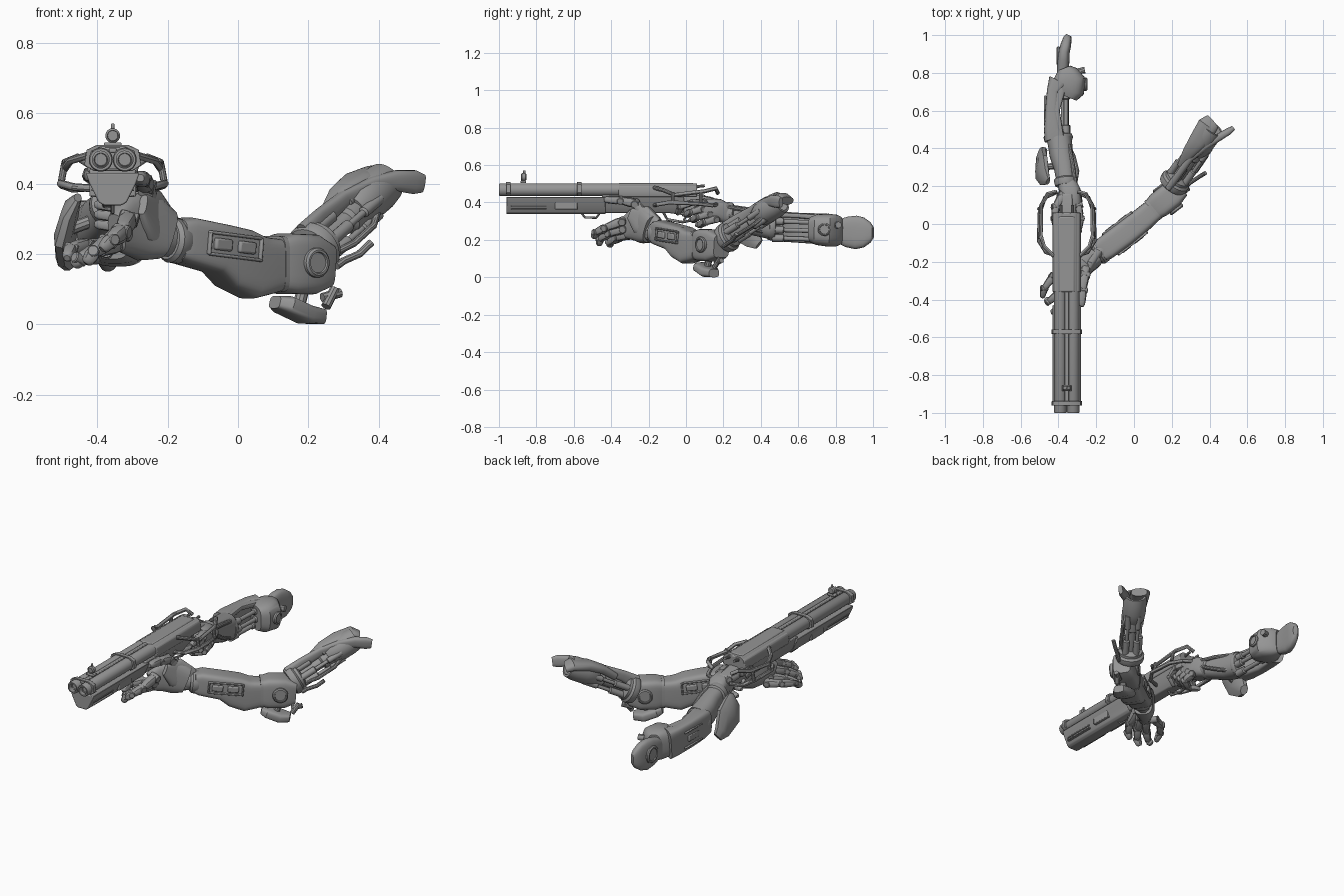
import bpy, bmesh, math
from mathutils import Vector as V, Matrix

# Dark metal shared by every part
METAL = bpy.data.materials.new("dark_metal")
METAL.diffuse_color = (.3, .3, .3, 1)

def finish(bm, name, bevel=0, smooth=True):
    bmesh.ops.recalc_face_normals(bm, faces=bm.faces)
    me = bpy.data.meshes.new(name)
    bm.to_mesh(me); bm.free()
    me.materials.append(METAL)
    ob = bpy.data.objects.new(name, me)
    bpy.context.collection.objects.link(ob)
    if bevel:
        m = ob.modifiers.new("bevel", 'BEVEL'); m.width = bevel; m.segments = 2
    if smooth:
        bpy.context.view_layer.objects.active = ob
        bpy.ops.object.select_all(action='DESELECT'); ob.select_set(True)
        bpy.ops.object.shade_smooth_by_angle(angle=math.radians(35))
    return ob

def skin(bm, rings, closed=False):
    rings = [[bm.verts.new(p) for p in r] for r in rings]
    n = len(rings[0])
    pairs = list(zip(rings, rings[1:])) + ([(rings[-1], rings[0])] if closed else [])
    for a, b in pairs:
        for i in range(n):
            bm.faces.new((a[i], a[(i+1) % n], b[(i+1) % n], b[i]))
    if not closed:
        bm.faces.new(rings[0]); bm.faces.new(rings[-1])

def limb(name, st, n=24, p=2.0):
    """Loft superellipse sections (x, y, z, half width, half height) along a path."""
    pts = [V(s[:3]) for s in st]
    rings, side = [], None
    sg = lambda c: math.copysign(abs(c)**(2/p), c)
    for i, s in enumerate(st):
        t = (pts[min(i+1, len(pts)-1)] - pts[max(i-1, 0)]).normalized()
        if side is None:
            side = t.cross(V((0, 0, 1)))
            if side.length < .1: side = V((1, 0, 0))
        side = (side - t*side.dot(t)).normalized()
        up = side.cross(t)
        rings.append([pts[i] + side*s[3]*sg(math.cos(a)) + up*s[4]*sg(math.sin(a))
                      for a in [math.tau*(k+.5)/n for k in range(n)]])
    bm = bmesh.new(); skin(bm, rings)
    return finish(bm, name)

def tube(name, pts, r, n=10):
    return limb(name, [(*q, r, r) for q in pts], n)

def lathe(name, at, axis, prof, n=32, closed=False):
    """Turn (radius, distance along axis) points about an axis."""
    rot = V(axis).to_track_quat('Z', 'Y').to_matrix()
    bm = bmesh.new()
    skin(bm, [[V(at) + rot @ V((r*math.cos(math.tau*k/n), r*math.sin(math.tau*k/n), h))
               for k in range(n)] for r, h in prof], closed)
    return finish(bm, name)

def disc(name, at, axis, r, w, b=.006):
    return lathe(name, at, axis, [(r-b, -w/2), (r, -w/2+b), (r, w/2-b), (r-b, w/2),
                                  (r*.72, w/2), (r*.68, w/2-b), (r*.3, w/2-b)])

def box(name, at, size, d=(1, 0, 0), bevel=.004):
    bm = bmesh.new()
    rot = V(d).to_track_quat('X', 'Z').to_matrix().to_4x4()
    bmesh.ops.create_cube(bm, size=1, matrix=Matrix.Translation(at) @ rot @ Matrix.Diagonal((*size, 1)))
    return finish(bm, name, bevel)

def prism(name, poly, a, b, axis='y', bevel=.004):
    """Extrude an outline; axis y takes (x, z) points, axis x takes (y, z) points."""
    bm = bmesh.new()
    f = (lambda u, v, w: (u, w, v)) if axis == 'y' else (lambda u, v, w: (w, u, v))
    skin(bm, [[f(u, v, w) for u, v in poly] for w in (a, b)])
    return finish(bm, name, bevel)

def finger(name, pts, r):
    prof = [(.55, -.02), (.9, .06), (1, .3), (.85, .75), (.75, .95), (.45, 1.1)]
    for i, (a, b) in enumerate(zip(pts, pts[1:])):
        a, b, k = V(a), V(b), r*(1-.1*i)
        limb(f"{name}_link_{i+1}", [(*a.lerp(b, t), k*s, k*s) for s, t in prof], 12, 2.6)
        disc(f"{name}_knuckle_{i+1}", a, (b-a).cross(V((.3, .2, 1))), k*.8, k*2.1, .003)

# --- Gun: barrels, rib, bands, sights
CX = -.356
for s, nm in ((-1, "left"), (1, "right")):
    lathe(nm+"_barrel", (CX+s*.034, -1, .468), (0, 1, 0),
          [(.024, 0), (.031, 0), (.034, .006), (.034, 1.06), (.024, 1.06)], closed=True)
    disc(nm+"_bore_back", (CX+s*.034, -.97, .468), (0, -1, 0), .025, .02)
    tube(nm+"_hammer", [(CX+s*.03, .03, .455), (CX+s*.03, .06, .485), (CX+s*.03, .1, .49)], .008)
    box(nm+"_forend_panel", (CX+s*.056, -.64, .385), (.02, .12, .045))
    for k in range(3):
        box(f"{nm}_forend_groove_{k}", (CX+s*.046, -.84, .365+k*.017), (.03, .19, .006), bevel=.002)
box("barrel_rib", (CX, -.48, .494), (.022, .96, .014))
box("rib_cover", (CX, -.16, .497), (.085, .4, .016), bevel=.007)
band = [(-.437, .452), (-.43, .496), (-.4, .51), (-.312, .51), (-.282, .496), (-.275, .452), (-.3, .436), (-.41, .436)]
hole = [(CX+(x-CX)*.82, .472+(z-.472)*.82) for x, z in band]
for y in (-.95, -.57):
    bm = bmesh.new()
    skin(bm, [[(x, yy, z) for x, z in o] for o, yy in
              ((band, y-.012), (band, y+.012), (hole, y+.012), (hole, y-.012))], True)
    finish(bm, "barrel_band", .002)
box("front_sight_base", (CX, -.87, .51), (.05, .03, .014))
disc("front_sight_bead", (CX, -.868, .536), (0, -1, 0), .021, .03)
box("front_sight_post", (CX, -.865, .56), (.01, .014, .022))
# --- Gun: forend, receiver, stock
wedge = [(-.432, .43), (-.28, .43), (-.29, .4), (-.316, .347), (-.33, .338), (-.382, .338), (-.396, .347), (-.422, .4)]
prism("forend", wedge, -.96, -.43)
prism("receiver", [(-.432, .455), (-.424, .488), (-.4, .5), (-.312, .5), (-.288, .488), (-.28, .455), (-.286, .43), (-.426, .43)],
      -.36, .06, bevel=.006)
prism("receiver_underside", [(-.424, .44), (-.288, .44), (-.306, .375), (-.326, .345), (-.386, .345), (-.406, .375)],
      -.45, -.01, bevel=.006)
prism("lower_receiver", [(-.2, .36), (-.2, .44), (.06, .44), (.16, .42), (.2, .36), (.18, .3), (.12, .31), (.08, .345), (0, .33)],
      CX-.03, CX+.03, 'x', .008)
tube("forend_catch", [(CX, -.56, .345), (CX, -.54, .32), (CX, -.48, .318), (CX, -.46, .345)], .006)
tube("trigger_guard", [(CX, -.12, .345), (CX, -.1, .31), (CX, -.02, .295), (CX, .06, .31), (CX, .09, .345)], .007)
tube("trigger", [(CX, -.01, .35), (CX, 0, .325), (CX, -.012, .305)], .006)

# --- Tubular cage round the grip, mirrored about the gun axis
for s, nm in ((-1, "left"), (1, "right")):
    pt = lambda q: [(CX+s*a, y, z) for a, y, z in q]
    tube(nm+"_cage_upper", pt([(.06, .17, .45), (.1, .16, .475), (.135, .1, .46), (.138, -.06, .44), (.12, -.12, .465), (.07, -.17, .48)]), .011)
    tube(nm+"_cage_lower", pt([(.05, .17, .39), (.115, .14, .385), (.143, .06, .395), (.148, -.09, .4), (.11, -.15, .39), (.04, -.17, .385)]), .011)
    for y in (.08, -.07):
        tube(nm+"_cage_strut", pt([(.137, y, .455), (.147, y, .4)]), .01)

# --- Left arm: hand
limb("left_palm", [(-.345, -.33, .26, .025, .055), (-.315, -.28, .28, .04, .085), (-.265, -.22, .28, .055, .1), (-.215, -.18, .255, .055, .075)], p=3)
limb("left_hand_back", [(-.27, -.3, .34, .012, .03), (-.245, -.24, .31, .025, .08), (-.2, -.17, .255, .03, .065)], p=3)
finger("left_thumb", [(-.25, -.21, .32), (-.262, -.27, .395), (-.272, -.35, .412), (-.277, -.43, .415)], .029)
finger("left_index", [(-.31, -.34, .3), (-.33, -.43, .265), (-.36, -.48, .24), (-.385, -.495, .215)], .026)
finger("left_middle", [(-.33, -.33, .26), (-.37, -.41, .235), (-.41, -.46, .205), (-.43, -.465, .175)], .026)
finger("left_ring", [(-.34, -.3, .23), (-.4, -.37, .21), (-.45, -.41, .185), (-.465, -.4, .168)], .025)
finger("left_little", [(-.36, -.25, .22), (-.43, -.28, .225), (-.475, -.34, .215), (-.485, -.385, .19)], .024)

# --- Left arm: forearm
FD, FN = V((.79, .61, -.1)), V((.61, -.79, 0))
limb("left_wrist", [(-.25, -.21, .25, .045, .06), (-.17, -.14, .24, .045, .048)], 12)
lathe("left_wrist_cuff", (-.2, -.165, .24), FD, [(.045, 0), (.055, 0), (.064, .012), (.064, .04), (.058, .05)])
limb("left_forearm", [(-.18, -.15, .24, .056, .056), (-.155, -.13, .238, .064, .066), (-.06, -.06, .215, .066, .07),
     (-.01, -.02, .187, .066, .088), (.04, .02, .162, .064, .09), (.075, .05, .167, .062, .08), (.105, .075, .17, .06, .073)], 32, 5)
for s, nm in ((1, "outer"), (-1, "inner")):
    c = V((-.048, -.05, .222)) + FN*.067*s
    for dz in (-.031, .031):
        box(f"left_forearm_{nm}_rail", c+V((0, 0, dz)), (.19, .014, .009), FD)
    for dx in (-.092, .092):
        box(f"left_forearm_{nm}_end", c+FD*dx, (.01, .014, .066), FD)
    for dx in (-.045, .04):
        box(f"left_forearm_{nm}_block", c+FD*dx, (.06, .02, .034), FD, .006)

# --- Left arm: elbow
limb("left_elbow_housing", [(.1, .075, .17, .06, .076), (.13, .1, .172, .07, .086), (.2, .155, .17, .07, .085), (.25, .19, .165, .05, .06)], 32, 5)
E = V((.18, .135, .175))
for s in (1, -1):
    disc("left_elbow_pin", E+FN*.07*s, FN*s, .042, .026)
limb("left_elbow_seam", [(.095, .07, .171, .064, .08), (.107, .08, .171, .064, .08)], 32, 5)
limb("left_elbow_guard", [(.105, .07, .063, .03, .018), (.13, .085, .056, .055, .026), (.19, .125, .028, .055, .027), (.238, .15, .022, .03, .022)], p=3.5)
tube("left_guard_bracket", [(.17, .11, .04), (.19, .13, .12)], .018)
for a, b in (((.24, .16, .075), (.29, .19, .09)), ((.25, .15, .05), (.275, .18, .1))):
    tube("left_elbow_fitting", [a, b], .014)
tube("left_elbow_lever", [(.28, .2, .165), (.3, .22, .18), (.345, .25, .2), (.378, .27, .232)], .011)

# --- Left arm: upper arm and shoulder
UD = V((.23, .32, .2)).normalized()
A, B = V((.2, .2, .2)), V((.385, .465, .375))
S = UD.cross(V((0, 0, 1))).normalized(); U = S.cross(UD)
lathe("left_upper_collar", A, UD, [(.05, 0), (.075, .005), (.08, .02), (.08, .04), (.068, .05), (.068, .065), (.05, .075)])
lathe("left_upper_core", A, UD, [(.03, .03), (.03, .2), (.042, .21), (.042, .3), (.03, .34)])
for k in range(5):
    a = math.tau*k/5 + .3
    o = S*math.cos(a)*.05 + U*math.sin(a)*.045
    lathe(f"left_piston_{k}", A+o, UD, [(.018, .04), (.018, .15), (.01, .155), (.01, .23), (.016, .235), (.016, .32)], 14)
lathe("left_shoulder_cup", B, UD, [(.045, -.12), (.06, -.09), (.066, -.04), (.066, .02), (.06, .06), (.048, .06), (.044, .01)])
limb("left_shoulder_shell", [(.25, .31, .31, .02, .02), (.29, .375, .37, .035, .024), (.34, .44, .405, .05, .028), (.39, .52, .423, .055, .028), (.415, .54, .41, .045, .022)], p=2.5)
limb("left_shoulder_strap", [(.19, .2, .25, .02, .04), (.235, .26, .3, .018, .03), (.3, .35, .355, .018, .024), (.38, .415, .395, .02, .024),
     (.45, .46, .408, .02, .03), (.5, .49, .404, .018, .034), (.525, .508, .4, .012, .026)], p=2.8)
tube("left_hose", [(.27, .24, .2), (.33, .28, .23), (.385, .36, .28), (.4, .42, .33), (.38, .45, .36)], .01)

# --- Right arm: hand on the grip
limb("right_palm", [(-.33, .05, .36, .03, .035), (-.325, .1, .37, .05, .05), (-.34, .17, .36, .058, .06), (-.36, .24, .33, .045, .05)], p=3)
for k, nm in enumerate(("middle", "ring", "little")):
    y, z = .06+.035*k, .35-.028*k
    finger("right_"+nm, [(-.3, y+.03, z+.02), (-.29, y-.03, z), (-.34, y-.06, z-.015), (-.4, y-.04, z-.01)], .022)
finger("right_index", [(-.295, .1, .4), (-.282, .03, .4), (-.29, -.03, .375), (-.33, -.045, .34)], .02)
finger("right_thumb", [(-.38, .15, .4), (-.415, .09, .42), (-.42, .03, .425), (-.415, -.02, .42)], .024)
limb("hand_guard_plate", [(-.48, .39, .175, .022, .03), (-.49, .36, .2, .026, .055), (-.49, .3, .27, .028, .09), (-.475, .25, .33, .024, .06), (-.455, .225, .36, .012, .02)], 8, 2)
tube("guard_plate_bracket", [(-.48, .3, .27), (-.4, .31, .3)], .018)

# --- Right arm: wrist and forearm
lathe("right_wrist_cuff", (-.358, .2, .345), (-.1, 1, -.2), [(.04, 0), (.058, .005), (.062, .02), (.062, .04), (.05, .05)])
limb("right_wrist", [(-.36, .23, .335, .05, .055), (-.37, .3, .315, .055, .065), (-.385, .37, .295, .063, .072), (-.395, .45, .28, .066, .075)], p=2.5)
tube("right_wrist_hose", [(-.31, .22, .34), (-.3, .28, .3), (-.32, .36, .26), (-.35, .42, .24)], .011)
tube("right_wrist_rod", [(-.31, .2, .38), (-.325, .32, .36), (-.345, .42, .335)], .012)
lathe("right_forearm_cuff", (-.4, .44, .275), (-.05, 1, -.05), [(.06, 0), (.075, .005), (.078, .02), (.072, .035), (.05, .04)])
limb("right_forearm_shell", [(-.415, .45, .275, .06, .075), (-.43, .5, .272, .046, .08), (-.436, .6, .265, .034, .08), (-.428, .7, .26, .033, .082), (-.4, .75, .255, .055, .085)], 32, 4.5)
for z in (.305, .215):
    box("right_forearm_slot_rail", (-.47, .6, z), (.012, .16, .01))
box("right_forearm_block", (-.468, .6, .26), (.014, .09, .035))
for x, z in ((-.36, .3), (-.355, .255), (-.375, .21)):
    lathe("right_piston", (x, .46, z), (0, 1, -.03), [(.02, 0), (.02, .06), (.012, .065), (.012, .2), (.019, .205), (.019, .27)], 16)
limb("right_forearm_top_bar", [(-.41, .46, .335, .04, .014), (-.415, .6, .33, .022, .014), (-.4, .72, .32, .04, .016)], 16, 4)

# --- Right arm: shoulder end
limb("right_elbow_housing", [(-.36, .675, .255, .06, .07), (-.35, .7, .255, .085, .082), (-.345, .76, .252, .09, .088), (-.36, .8, .25, .065, .085), (-.37, .825, .25, .035, .075)], 32, 3)
disc("right_elbow_pin", (-.262, .74, .255), (1, 0, 0), .035, .03)
tube("right_elbow_fitting", [(-.3, .78, .27), (-.285, .81, .28), (-.26, .815, .28)], .018)
limb("right_shoulder_plate", [(-.378, .8, .25, .03, .06), (-.376, .83, .247, .032, .07), (-.374, .86, .243, .032, .082), (-.37, .91, .24, .03, .09),
     (-.36, .95, .24, .028, .08), (-.352, .985, .24, .022, .055), (-.345, 1, .24, .014, .03)], p=3)
disc("right_shoulder_cap", (-.4, .89, .242), (-1, 0, 0), .05, .02)
